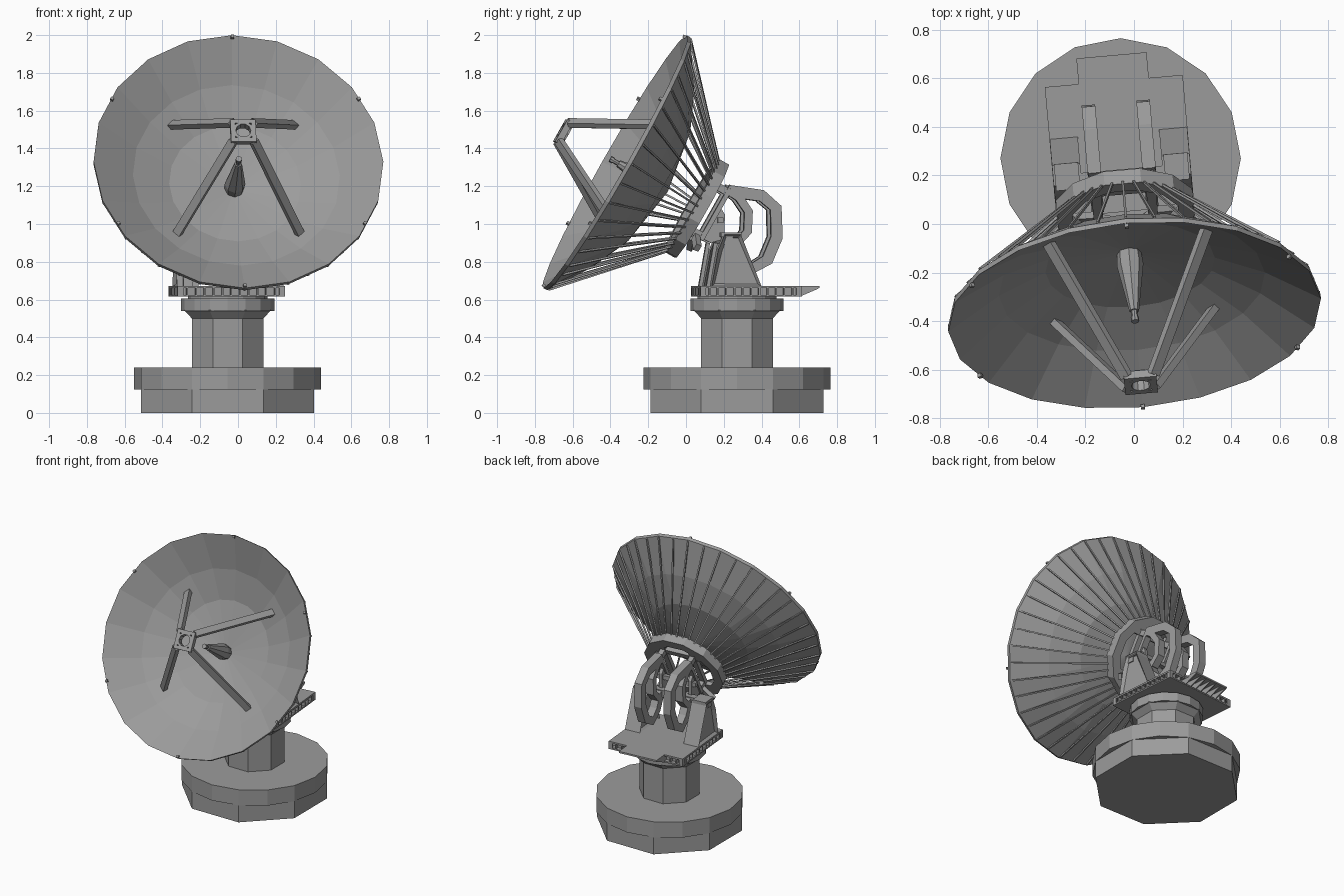
import bpy, bmesh
from math import sin, cos, pi, radians
from mathutils import Matrix, Vector

if "Cube" in bpy.data.objects:
    bpy.data.objects.remove(bpy.data.objects["Cube"])

# Frames: fixed base, turned mount, tilted dish (dish Z = viewing axis)
BASE = Matrix.Translation((-0.055, 0.27, 0))
MOUNT = BASE @ Matrix.Rotation(radians(5.1), 4, 'Z')
DISH = MOUNT @ Matrix.Translation((0, -0.648, 1.33)) @ Matrix.Rotation(radians(60.4), 4, 'X')
GREY = bpy.data.materials.new("dark_grey")
GREY.diffuse_color = (0.33, 0.33, 0.33, 1)
GREY.use_nodes = True
GREY.node_tree.nodes["Principled BSDF"].inputs["Base Color"].default_value = GREY.diffuse_color


def finish(name, bm, frame):
    bmesh.ops.remove_doubles(bm, verts=bm.verts, dist=1e-5)
    bmesh.ops.recalc_face_normals(bm, faces=bm.faces)
    me = bpy.data.meshes.new(name)
    bm.to_mesh(me)
    bm.free()
    me.materials.append(GREY)
    ob = bpy.data.objects.new(name, me)
    ob.matrix_world = frame
    bpy.context.collection.objects.link(ob)
    return ob


def lathe(name, profile, n, frame, turn=0.0, closed=False):
    """Revolve (radius, height) points around Z."""
    bm = bmesh.new()
    rings = [[bm.verts.new((r * cos(turn + 2 * pi * i / n), r * sin(turn + 2 * pi * i / n), z))
              for i in range(n)] for r, z in profile]
    pairs = list(zip(rings, rings[1:]))
    if closed:
        pairs.append((rings[-1], rings[0]))
    for a, b in pairs:
        for i in range(n):
            j = (i + 1) % n
            bm.faces.new((a[i], a[j], b[j], b[i]))
    return finish(name, bm, frame)


def drum(name, r, z0, z1, n, frame, turn=0.0, r1=None):
    return lathe(name, [(0, z0), (r, z0), (r1 or r, z1), (0, z1)], n, frame, turn)


def prism(bm, pts, lo, hi):
    """Extrude a y-z outline along X."""
    a = [bm.verts.new((lo, *p)) for p in pts]
    b = [bm.verts.new((hi, *p)) for p in pts]
    caps = [bm.faces.new(a[::-1]), bm.faces.new(b)]
    for i in range(len(pts)):
        j = (i + 1) % len(pts)
        bm.faces.new((a[i], a[j], b[j], b[i]))
    return caps


def beam(bm, p, q, w, d):
    p, q = Vector(p), Vector(q)
    m = Matrix.Translation((p + q) / 2) @ (q - p).to_track_quat('Z', 'Y').to_matrix().to_4x4()
    bmesh.ops.create_cube(bm, size=1, matrix=m @ Matrix.Diagonal((w, d, (q - p).length, 1)))


def box(bm, lo, hi):
    lo, hi = Vector(lo), Vector(hi)
    bmesh.ops.create_cube(bm, size=1, matrix=Matrix.Translation((lo + hi) / 2)
                          @ Matrix.Diagonal((*(hi - lo), 1)))


def band(bm, path, w, x0, x1):
    """Strip of width w following a path in the y-z plane."""
    pts = [Vector(p) for p in path]
    left, right = [], []
    for i, p in enumerate(pts):
        t = (pts[min(i + 1, len(pts) - 1)] - pts[max(i - 1, 0)]).normalized()
        n = Vector((-t.y, t.x)) * w / 2
        left.append(p + n)
        right.append(p - n)
    prism(bm, left + right[::-1], x0, x1)


# Foundation and column
drum("foundation_lower", 0.495, 0, 0.125, 8, BASE, pi / 8)
drum("foundation_upper", 0.495, 0.125, 0.24, 16, BASE)
drum("column", 0.205, 0.24, 0.5, 8, BASE, pi / 8)
drum("column_flare", 0.205, 0.5, 0.545, 8, BASE, pi / 8, 0.25)
drum("turntable_ring", 0.247, 0.54, 0.605, 16, BASE)
drum("turntable_cap", 0.21, 0.605, 0.62, 16, BASE)

# Platform: two plates, recessed web and edge ribs
W, F, B = 0.285, -0.22, 0.32
bm = bmesh.new()
box(bm, (-W, F, 0.66), (W, B, 0.672))
box(bm, (-W, F, 0.615), (W, B, 0.625))
box(bm, (-W + .03, F + .03, 0.625), (W - .03, B - .03, 0.66))
for i in range(13):
    y = F + 0.005 + (B - F - 0.01) * i / 12
    x = -W + 0.005 + (2 * W - 0.01) * i / 12
    for s in (-1, 1):
        box(bm, (s * (W - .015) - .015, y - .004, .625), (s * (W - .015) + .015, y + .004, .66))
    for e in (F + .015, B - .015):
        box(bm, (x - .004, e - .015, .625), (x + .004, e + .015, .66))
finish("platform", bm, MOUNT)

# Rear tongue with bracket ribs
bm = bmesh.new()
box(bm, (-0.145, B, 0.66), (0.145, 0.426, 0.672))
for i in range(7):
    x = -0.14 + 0.28 * i / 6
    prism(bm, [(B, 0.615), (0.42, 0.658), (0.42, 0.66), (B, 0.66)], x - .004, x + .004)
finish("platform_tongue", bm, MOUNT)

# Pedestals with recessed sides, bearing caps and front struts
for s, side in ((-1, "left"), (1, "right")):
    bm = bmesh.new()
    x = s * 0.226
    caps = prism(bm, [(-.16, .67), (.105, .67), (-.005, .945), (-.09, .945), (-.125, .86)],
                 x - .058, x + .058)
    bmesh.ops.recalc_face_normals(bm, faces=bm.faces)
    bmesh.ops.inset_individual(bm, faces=caps, thickness=0.022, depth=-0.02)
    box(bm, (x - .05, -.11, .93), (x + .05, .0, .955))
    beam(bm, (x, -.175, .67), (x, -.135, .90), .05, .02)
    finish(side + "_pedestal", bm, MOUNT)
bm = bmesh.new()
beam(bm, (-0.27, -0.07, 0.92), (0.27, -0.07, 0.92), 0.05, 0.05)
beam(bm, (-0.15, -0.1, 1.02), (0.15, -0.1, 1.02), 0.03, 0.03)
finish("elevation_axle", bm, MOUNT)

# Looped elevation arms
for s, side in ((-1, "left"), (1, "right")):
    bm = bmesh.new()
    x0, x1 = s * 0.113 - 0.028, s * 0.113 + 0.028
    band(bm, [(-.05, 1.175), (.12, 1.15), (.195, 1.085), (.2, .93), (.15, .81), (.07, .765),
              (0, .82), (-.04, .90)], 0.062, x0, x1)
    band(bm, [(-.05, 1.175), (0, 1.14), (.05, 1.065), (.045, .96), (0, .91), (-.07, .92)],
         0.045, x0, x1)
    # pivot bracket
    prism(bm, [(-.10, 1.09), (-.21, .93), (-.15, .9), (-.08, .92), (-.075, 1.05)],
          s * 0.113 - .012, s * 0.113 + .012)
    finish(side + "_elevation_arm", bm, MOUNT)

# Mount frame between hub and arms
bm = bmesh.new()
for s in (-1, 1):
    box(bm, (s * .113 - .02, -.2, -.53), (s * .113 + .02, .2, -.5))
    box(bm, (s * .113 - .025, -.14, -.605), (s * .113 + .025, .19, -.58))
    for y in (-.12, .15):
        box(bm, (s * .113 - .018, y - .02, -.58), (s * .113 + .018, y + .02, -.53))
    beam(bm, (s * .12, -.14, -.56), (s * .21, -.19, -.59), .04, .03)
for y in (-.15, .15):
    box(bm, (-.19, y - .02, -.53), (.19, y + .02, -.5))
finish("mount_frame", bm, DISH)

# Hub ring
lathe("hub_ring", [(.292, -.465), (.292, -.53), (.225, -.53), (.225, -.465)], 12, DISH,
      pi / 12, closed=True)

# Reflector bowl with thin rim
lathe("reflector", [(0, -.3), (.35, -.238), (.55, -.147), (.77, 0), (.77, -.022),
                    (.55, -.168), (.35, -.26), (0, -.322)], 20, DISH)

# Radial back struts
bm = bmesh.new()
for i in range(40):
    a = 2 * pi * i / 40
    d = Vector((cos(a), sin(a), 0))
    r = .765 * (cos(pi / 20) if i % 2 else 1)
    beam(bm, d * .278 + Vector((0, 0, -.475)), d * r + Vector((0, 0, -.028)), .01, .01)
finish("back_struts", bm, DISH)

# Rim nubs
bm = bmesh.new()
for i in range(6):
    a = pi / 2 + i * pi / 3
    bmesh.ops.create_cube(bm, size=0.016, matrix=Matrix.Rotation(a, 4, 'Z')
                          @ Matrix.Translation((.757, 0, .006)))
finish("rim_nubs", bm, DISH)

# Feed horn
lathe("feed_horn", [(0, -.3), (.05, -.3), (.055, -.24), (.02, -.02), (.013, -.02),
                    (.013, .01), (.017, .01), (.017, .03), (0, .03)], 8, DISH)

# Secondary frame and its four legs
lathe("secondary_frame", [(.095, .3), (.095, .335), (.062, .335), (.062, .3)], 4, DISH, pi / 4, True)
lathe("secondary_ring", [(.056, .29), (.056, .335), (.04, .335), (.04, .29)], 10, DISH, 0, True)
bm = bmesh.new()
for sx in (-1, 1):
    for sy in (-1, 1):
        beam(bm, (sx * .055, sy * .055, .318), (sx * .33, sy * .335, -.195), .045, .03)
finish("secondary_legs", bm, DISH)
